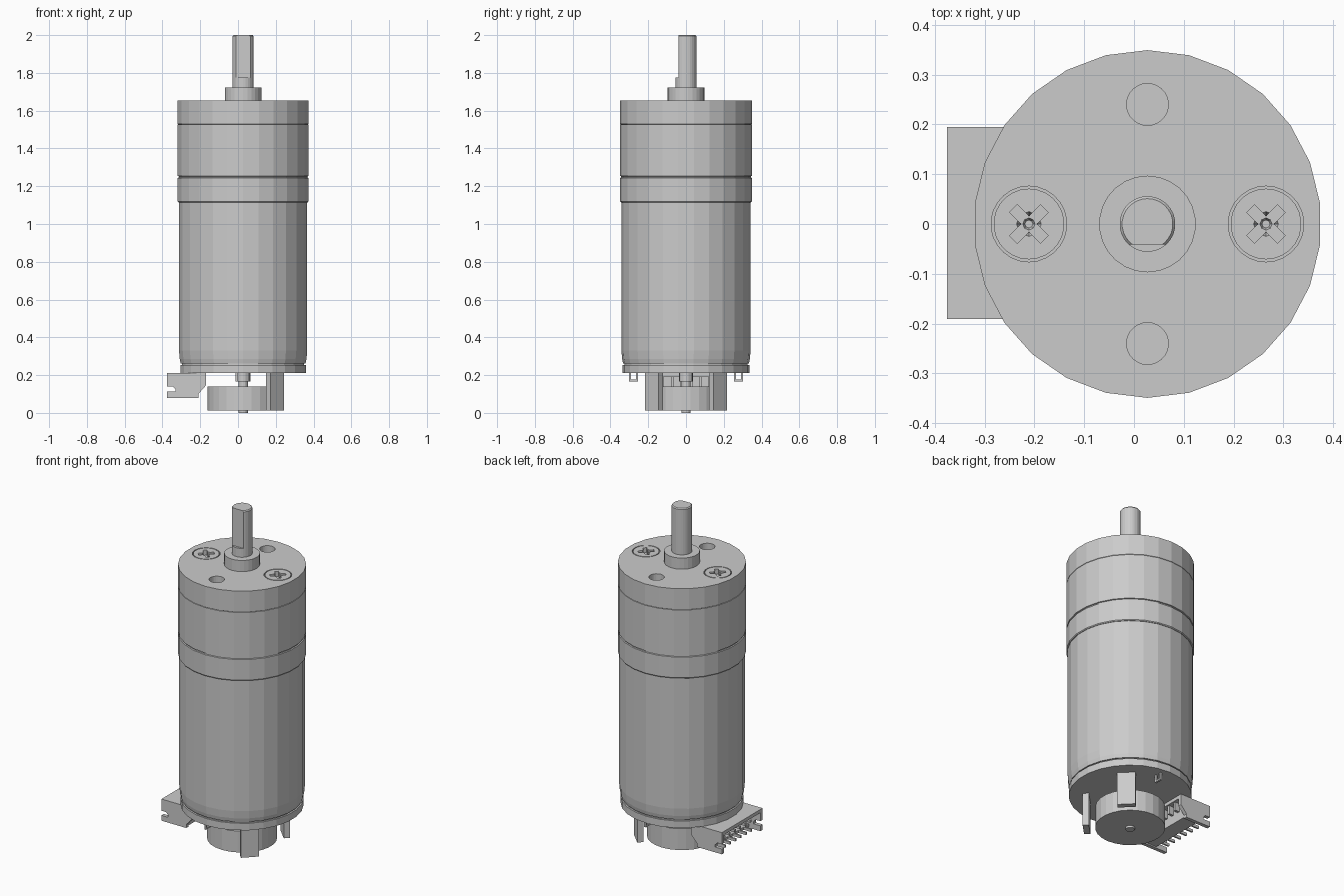
import bpy, bmesh, math
from mathutils import Matrix, Vector

cube = bpy.data.objects.get("Cube")
if cube:
    bpy.data.objects.remove(cube, do_unlink=True)

GREY = (0.6, 0.6, 0.6, 1.0)
metal = bpy.data.materials.new("light grey metal")
metal.use_nodes = True
metal.diffuse_color = GREY
metal.node_tree.nodes["Principled BSDF"].inputs["Base Color"].default_value = GREY

AX = 0.027          # motor axis in x
SIDES = 26          # facets around the body


def finish(name, bm, loc=(0, 0, 0), turn=0.0):
    bmesh.ops.recalc_face_normals(bm, faces=bm.faces)
    mesh = bpy.data.meshes.new(name)
    bm.to_mesh(mesh)
    bm.free()
    mesh.materials.append(metal)
    obj = bpy.data.objects.new(name, mesh)
    bpy.context.collection.objects.link(obj)
    obj.matrix_world = Matrix.Translation(loc) @ Matrix.Rotation(turn, 4, 'Z')
    return obj


def lathe(name, profile, x=AX, y=0.0, sides=SIDES):
    """Closed turned solid from (radius, z) points, bottom to top."""
    bm = bmesh.new()
    rings = []
    for r, z in profile:
        angles = [math.pi / 2 + math.tau * i / sides for i in range(sides)]
        rings.append([bm.verts.new((r * math.cos(a), r * math.sin(a), z)) for a in angles])
    for low, high in zip(rings, rings[1:]):
        for i in range(sides):
            j = (i + 1) % sides
            bm.faces.new((low[i], low[j], high[j], high[i]))
    bm.faces.new(rings[0][::-1])
    bm.faces.new(rings[-1])
    return finish(name, bm, (x, y, 0))


def box(name, size, loc, turn=0.0):
    bm = bmesh.new()
    bmesh.ops.create_cube(bm, size=1.0, matrix=Matrix.Diagonal((*size, 1)))
    return finish(name, bm, loc, turn)


def side_plate(name, outline, y, thick):
    """Extrude an (x, z) outline along y."""
    bm = bmesh.new()
    face = bm.faces.new([bm.verts.new((x, y, z)) for x, z in outline])
    new = bmesh.ops.extrude_face_region(bm, geom=[face])["geom"]
    moved = [v for v in new if isinstance(v, bmesh.types.BMVert)]
    bmesh.ops.translate(bm, verts=moved, vec=Vector((0, thick, 0)))
    return finish(name, bm)


def cut(target, *cutters):
    for c in cutters:
        mod = target.modifiers.new("cut", 'BOOLEAN')
        mod.operation = 'DIFFERENCE'
        mod.solver = 'EXACT'
        mod.object = c
        c.hide_render = True
        c.hide_viewport = True
        c.display_type = 'WIRE'


# Gearbox: stacked rings with fine seams
R = 0.349
lathe("gearbox_base", [(R - .004, 1.115), (R, 1.12), (R, 1.244), (R - .006, 1.246), (R - .006, 1.25)])
lathe("ring_gear", [(R - .006, 1.25), (R - .006, 1.252), (R, 1.254), (R, 1.527), (R - .003, 1.528)])
cap = lathe("gearbox_cap", [(R - .003, 1.528), (R, 1.53), (R, 1.655)])

# Mounting holes and screw seats in the cap
for side, label in ((-1, "front"), (1, "back")):
    cut(cap, lathe(label + "_hole_cutter", [(.042, 1.575), (.042, 1.7)], y=side * .24))
for side, label in ((-1, "right"), (1, "left")):
    x = AX + side * .238
    cut(cap, lathe(label + "_seat_cutter", [(.076, 1.61), (.076, 1.7)], x=x))
    screw = lathe(label + "_screw", [(.071, 1.605), (.071, 1.655)], x=x)
    slots = [box(f"{label}_slot_cutter_{k}", (.088, .022, .08), (x, 0, 1.665),
                 math.radians(45 + 90 * k)) for k in range(2)]
    cut(screw, *slots, lathe(label + "_pit_cutter", [(.008, 1.615), (.027, 1.66)], x=x, sides=8))

# Output boss and shaft with a flat on the front
lathe("shaft_boss", [(.097, 1.655), (.097, 1.722)])
shaft = lathe("output_shaft", [(.056, 1.72), (.056, 1.994), (.051, 2.0)])
cut(shaft, box("flat_cutter", (.2, .1, .4), (AX, -.091, 1.975)))

# Motor can, rounded in at the bottom, and end plate
lathe("motor_can", [(.333, .262), (.338, .285), (.342, .33), (.342, 1.115)])
lathe("end_plate_neck", [(.325, .25), (.325, .265)])
lathe("end_plate", [(.335, .212), (.335, .254)])

# Rear shaft and encoder magnet
lathe("rear_collar", [(.036, .165), (.036, .215)], sides=16)
lathe("rear_shaft", [(.025, 0.0), (.025, .215)], sides=16)
lathe("encoder_disc", [(.191, .012), (.191, .14)])

# Two sensors beside the disc
for side, label in ((-1, "front"), (1, "back")):
    box(label + "_sensor", (.034, .1, .2), (AX + .168, side * .17, .113), side * math.pi / 4)

# Looped solder terminals
for side, label in ((-1, "front"), (1, "back")):
    x, y = AX + side * .034, side * .278
    for k in (-1, 1):
        box(f"{label}_terminal_leg_{k}", (.012, .011, .046), (x, y + k * .018, .19))
    box(label + "_terminal_foot", (.012, .047, .01), (x, y, .172))

# Cable connector: roof, back wall, notched cheeks, floor and pins
box("connector_roof", (.205, .386, .02), (-.2725, .002, .2))
box("connector_back", (.035, .386, .1), (-.2275, .002, .148))
cheek = [(-.375, .21), (-.17, .21), (-.17, .145), (-.21, .1), (-.21, .08), (-.375, .08),
         (-.375, .112), (-.33, .112), (-.33, .125), (-.345, .14), (-.375, .14)]
for y, label in ((-.191, "front"), (.173, "back")):
    side_plate(label + "_connector_cheek", cheek, y, .022)
box("connector_floor", (.09, .386, .016), (-.255, .002, .096))
for k in range(6):
    y = .002 + (k - 2.5) * .05
    box(f"connector_pin_{k}", (.13, .014, .014), (-.28, y, .15))
    box(f"connector_tail_{k}", (.03, .014, .07), (-.195, y, .175))
    box(f"connector_tooth_{k}", (.06, .01, .016), (-.32, y, .096))
